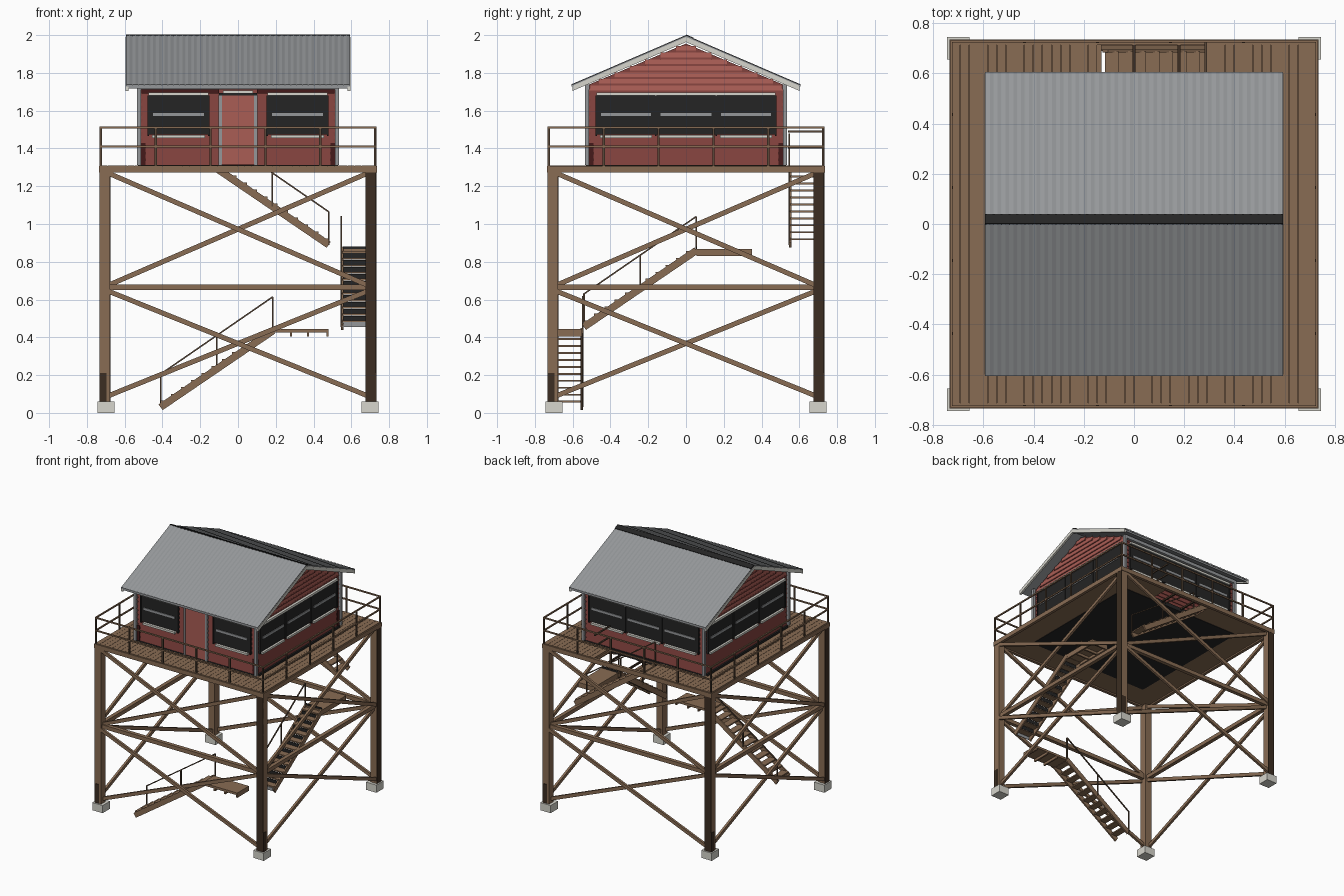
import bpy, bmesh, math
from mathutils import Matrix, Vector

cube = bpy.data.objects.get("Cube")
if cube:
    bpy.data.objects.remove(cube, do_unlink=True)


def material(name, r, g, b):
    m = bpy.data.materials.new(name)
    m.use_nodes = True
    m.diffuse_color = (r, g, b, 1)
    m.node_tree.nodes["Principled BSDF"].inputs["Base Color"].default_value = (r, g, b, 1)
    return m


WOOD = material("brown_wood", 0.25, 0.151, 0.088)
DARK_WOOD = material("dark_wood", 0.045, 0.027, 0.016)
RED = material("wall_red", 0.225, 0.055, 0.047)
LIGHT_RED = material("light_red", 0.40, 0.11, 0.09)
DARK_RED = material("dark_red", 0.06, 0.01, 0.01)
GREY = material("metal_grey", 0.30, 0.312, 0.322)
BLACK = material("window_black", 0.018, 0.018, 0.018)
CREAM = material("pale_cream", 0.68, 0.67, 0.61)
RAIL = material("rail_brown", 0.10, 0.064, 0.04)


def box(x0, x1, y0, y1, z0, z1):
    """Transform taking a unit cube to the given bounds."""
    c = Vector((x0 + x1, y0 + y1, z0 + z1)) / 2
    return Matrix.Translation(c) @ Matrix.Diagonal((x1 - x0, y1 - y0, z1 - z0, 1))


def bar(p, q, w, h):
    """Transform taking a unit cube to a sloping bar from p to q."""
    p, q = Vector(p), Vector(q)
    d = (q - p).normalized()
    s = Vector((0, 0, 1)).cross(d).normalized()
    rot = Matrix((d, s, d.cross(s))).transposed().to_4x4()
    return Matrix.Translation((p + q) / 2) @ rot @ Matrix.Diagonal(((q - p).length, w, h, 1))


def turn(k):
    return Matrix.Rotation(k * math.pi / 2, 4, 'Z')


def finish(name, bm, mat):
    bmesh.ops.recalc_face_normals(bm, faces=bm.faces)
    me = bpy.data.meshes.new(name)
    bm.to_mesh(me)
    bm.free()
    me.materials.append(mat)
    bpy.context.collection.objects.link(bpy.data.objects.new(name, me))


def build(name, mat, parts, sides=(0,)):
    bm = bmesh.new()
    for k in sides:
        for m in parts:
            bmesh.ops.create_cube(bm, size=1, matrix=turn(k) @ m)
    finish(name, bm, mat)


def prism(name, mat, profile, x0, x1):
    """Extrude a y-z profile along x."""
    bm = bmesh.new()
    face = bm.faces.new([bm.verts.new((x0, y, z)) for y, z in profile])
    ext = bmesh.ops.extrude_face_region(bm, geom=[face])
    verts = [v for v in ext["geom"] if isinstance(v, bmesh.types.BMVert)]
    bmesh.ops.translate(bm, verts=verts, vec=(x1 - x0, 0, 0))
    finish(name, bm, mat)


ALL = range(4)

# Legs, footings and bracing; each list describes one side, turned to all four
build("footings", CREAM, [box(.655, .745, -.745, -.655, 0, .06)], ALL)
build("legs", WOOD, [box(.677, .731, -.731, -.677, .06, 1.28)], ALL)
build("leg_dark_faces", DARK_WOOD, [box(.675, .731, -.734, -.73, .06, 1.275),
                                    box(-.731, -.695, -.734, -.73, .06, .21)], ALL)
build("middle_beams", WOOD, [box(-.7, .7, -.72, -.69, .65, .68)], ALL)
braces = []
for low, high in ((.085, .65), (.67, 1.275)):
    for s in (-1, 1):
        y = -.712 + .01 * s
        braces.append(bar((-.7 * s, y, low), (.7 * s, y, high), .018, .026))
build("cross_braces", WOOD, braces, ALL)

# Deck with a stair opening at the back
HOLE0, HOLE1 = -.13, .28
planks, count = [], 40
step = 1.456 / count
for i in range(count):
    x0 = -.728 + i * step
    x1 = x0 + step - .0015
    mid = (x0 + x1) / 2
    if abs(mid) > .53:
        planks.append(box(x0, x1, -.728, .728, 1.292, 1.31))
    else:
        planks.append(box(x0, x1, -.728, -.51, 1.292, 1.31))
        if not HOLE0 < mid < HOLE1:
            planks.append(box(x0, x1, .51, .728, 1.292, 1.31))
build("deck_planks", WOOD, planks)
build("deck_underside", WOOD, [
    box(-.72, -.53, -.72, .72, 1.283, 1.293), box(.53, .72, -.72, .72, 1.283, 1.293),
    box(-.53, .53, -.72, -.53, 1.283, 1.293), box(-.53, HOLE0, .53, .72, 1.283, 1.293),
    box(HOLE1, .53, .53, .72, 1.283, 1.293)])
build("deck_rim", WOOD, [box(-.735, .735, -.735, -.712, 1.272, 1.306)], ALL)
build("opening_joists", DARK_WOOD, [box(x - .006, x + .006, .54, .72, 1.288, 1.302) for x in (0, .18)])
build("cabin_floor", BLACK, [box(-.53, .53, -.53, .53, 1.28, 1.312)])

# Deck railing
build("deck_rails", WOOD, [box(-.73, .73, -.732, -.722, z - .005, z + .005) for z in (1.41, 1.51)], ALL)
build("deck_rail_posts", RAIL, [box(x - .006, x + .006, -.731, -.721, 1.3, 1.507)
                                for x in (-.727, -.436, -.145, .145, .436)], ALL)
build("opening_guard", RAIL, [box(HOLE1, HOLE1 + .01, .54, .73, z, z + .01) for z in (1.4, 1.485)])

# Stairs: three alike flights, each on the next side
flights = (("lower", -.41, .03, .48), ("middle", -.54, .455, .35), ("upper", -.48, .89, 0))
for k, (name, x0, z0, landing) in enumerate(flights):
    x1, z1, n = x0 + .595, z0 + .405, 11
    inner, outer = -.552, -.69
    build(name + "_stair_stringers", WOOD,
          [bar((x0, y, z0), (x1, y, z1), .012, .038) for y in (inner, outer)], [k])
    treads = []
    for i in range(n):
        x, z = x0 + (i + .5) * .595 / n, z0 + (i + .8) * .405 / n
        treads.append(box(x - .027, x + .027, outer, inner, z - .005, z + .005))
    build(name + "_stair_treads", WOOD, treads, [k])
    if name == "middle":
        build("middle_stair_backing", BLACK, [
            box(x0 + i * .595 / n + .052, x0 + i * .595 / n + .056, outer, inner,
                z0 + (i + .8) * .405 / n, z0 + (i + 1.6) * .405 / n) for i in range(n)], [k])
        build("middle_stair_foot", GREY, [box(x0 - .004, x0, outer, inner, z0, z0 + .025)], [k])
    if landing:
        parts = [box(x1 - .01, landing, -.695, -.55, z1 - .01, z1 + .008)]
        parts += [box(x, x + .012, -.695, -.55, z1 - .03, z1) for x in (x1 + .09, x1 + .18, landing - .012)]
        if k == 1:
            parts += [box(x1, landing, y, y + .012, z1 - .03, z1 + .005) for y in (-.695, -.562)]
        build(name + "_landing", WOOD, parts, [k])
    y = -.547
    hand = [bar((x0, y, z0 + .175), (x1, y, z1 + .18), .008, .008)]
    for t in (0, .5, 1):
        x, z = x0 + .595 * t, z0 + .405 * t
        hand.append(box(x - .004, x + .004, y - .004, y + .004, z, z + .177))
    build(name + "_stair_handrail", RAIL, hand, [k])

# Cabin body and lapped siding
prism("cabin_body", RED, [(-.51, 1.31), (.51, 1.31), (.51, 1.74), (0, 1.955), (-.51, 1.74)], -.51, .51)


def siding(top, gable):
    rows, z, h = [], 1.312, .035
    while z + h < top:
        half = min(.515, (1.965 - z - h) / .43) if gable else .515
        lap = Matrix.Identity(4)
        lap[1][2] = .16  # lean so that the lower edge stands out
        rows.append(Matrix.Translation((0, -.511, z + h / 2)) @ lap
                    @ Matrix.Diagonal((2 * half, .007, h, 1)))
        z += h
    return rows


lower = siding(1.70, False)
gable = siding(1.95, True)[len(lower):]
build("wall_siding", RED, lower, ALL)
build("long_wall_top_boards", RED, siding(1.735, False)[len(lower):], (0, 2))
build("gable_boards", LIGHT_RED, gable, (1, 3))
# Darker lower lap on each gable board
build("gable_board_laps", RED, [m @ box(-.5, .5, -.62, -.4, -.5, -.2) for m in gable], (1, 3))
build("corner_trim", GREY, [box(.514, .535, -.535, -.514, 1.312, 1.735)], ALL)
build("eave_trim", GREY, [box(-.535, .535, -.535, -.512, 1.712, 1.738)], (0, 2))
build("eave_shadow_boards", DARK_RED, [box(a, b, -.526, -.512, 1.69, 1.712)
                                       for a, b in ((-.512, -.1), (.1, .512))])
build("corner_shadow_boards", DARK_RED, [box(a, a + .024, -.522, -.512, 1.313, 1.43)
                                         for a in (-.514, .49)], (0, 1))

# Windows: a pair beside the front door, three in a row elsewhere


def windows(name, panes, sides):
    glass, bars, trim = [], [], []
    for a, b in panes:
        glass.append(box(a, b, -.526, -.51, 1.475, 1.68))
        bars.append(box(a + .025, b - .025, -.531, -.525, 1.571, 1.588))
        trim += [box(a, b, -.536, -.515, 1.679, 1.696), box(a + .02, b - .02, -.536, -.515, 1.454, 1.47)]
        for x in (a, b):
            glass.append(box(x - .005, x + .005, -.531, -.51, 1.465, 1.68))
    build(name + "_glass", BLACK, glass, sides)
    build(name + "_bars", GREY, bars, sides)
    build(name + "_trim", CREAM, trim, sides)


windows("front_windows", [(-.475, -.155), (.155, .475)], (0,))
windows("wide_windows", [(-.475, -.16), (-.16, .16), (.16, .475)], (1, 2, 3))

# Front door
build("front_door", LIGHT_RED, [box(-.088, .088, -.528, -.51, 1.315, 1.685)])
build("door_frame", GREY, [box(s * .094 - .008, s * .094 + .008, -.532, -.51, 1.312, 1.685) for s in (-1, 1)])
build("door_lintel", BLACK, [box(-.1, .1, -.533, -.51, 1.68, 1.693)])
build("door_header", CREAM, [box(-.08, .08, -.536, -.51, 1.694, 1.708)])


# Roof: metal sheet over boards, pale barge boards and a dark ridge strip
def chevron(half, top, thick):
    eave = top - half * .43
    return [(-half, eave), (0, top), (half, eave),
            (half, eave - thick), (0, top - thick), (-half, eave - thick)]


prism("roof_boards", GREY, chevron(.598, 1.99, .016), -.58, .58)
prism("roof_sheet", GREY, chevron(.605, 1.997, .009), -.593, .593)
for name, x in (("left_barge_board", .58), ("right_barge_board", -.596)):
    prism(name, CREAM, chevron(.6, 1.99, .027), x, x + .016)
# Shallow folds in the sheet: bars turned onto an edge
folds = []
for i in range(38):
    x = -.574 + i * 1.148 / 37
    for s in (-1, 1):
        folds.append(bar((x, 0, 1.997), (x, s * .605, 1.997 - .605 * .43), .02, .0044)
                     @ Matrix.Rotation(math.pi / 4, 4, 'X'))
build("roof_folds", GREY, folds)
build("ridge_strip", BLACK, [bar((0, 0, 1.999), (0, .038, 1.983), 1.186, .008)])
